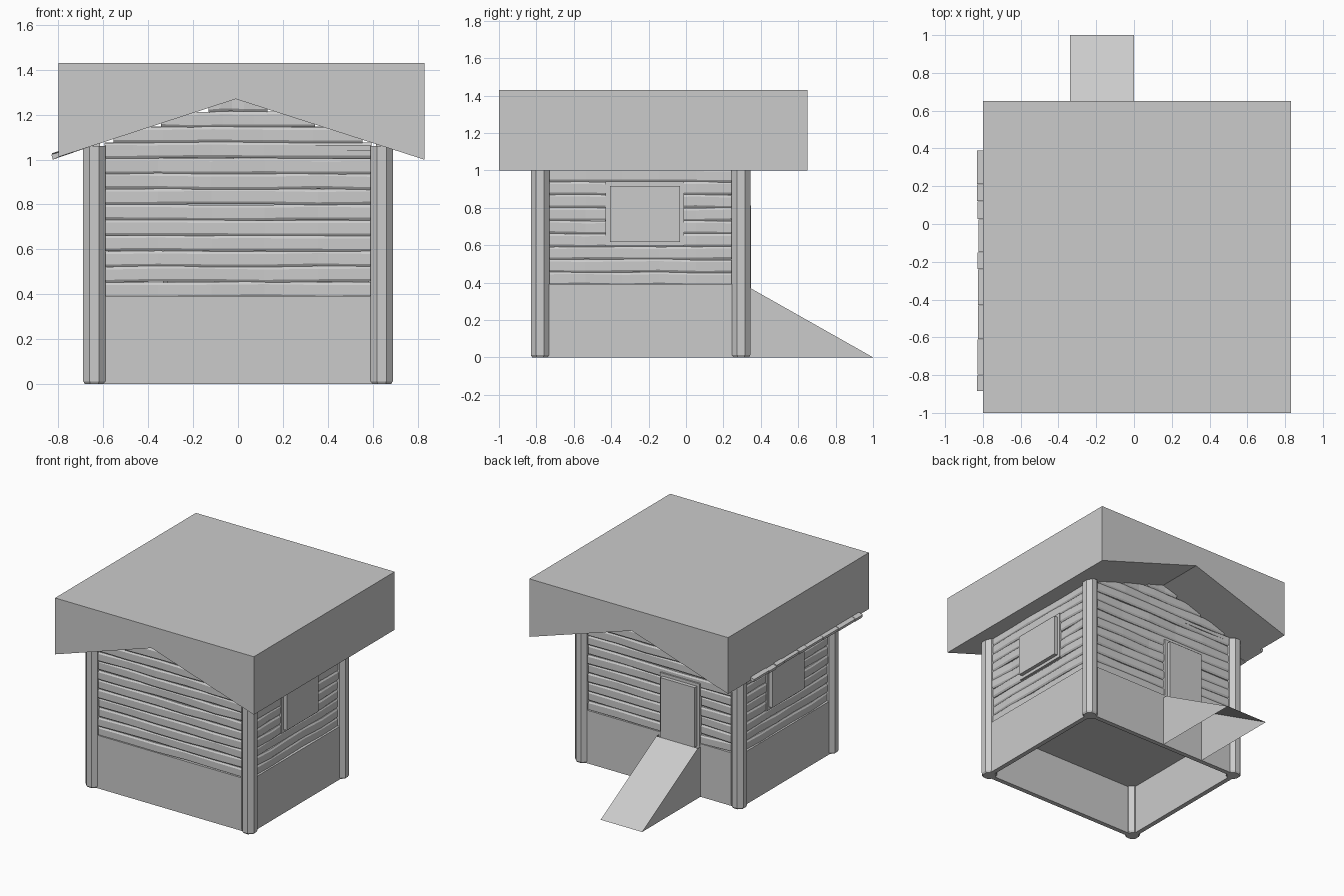
import bpy, bmesh, math, random
from mathutils import Matrix, Vector

if "Cube" in bpy.data.objects:
    bpy.data.objects.remove(bpy.data.objects["Cube"])

random.seed(4)
PX, PY, CY = 0.64, 0.537, -0.243      # post half spacing in x and y, house centre in y
APEX, SLOPE = 1.27, 0.325             # roof underside
PITCH, BASE = 0.069, 0.385            # plank row height, skirt top


def finish(name, bm, mat=Matrix()):
    bmesh.ops.recalc_face_normals(bm, faces=bm.faces)
    me = bpy.data.meshes.new(name)
    bm.transform(mat)
    bm.to_mesh(me)
    bm.free()
    ob = bpy.data.objects.new(name, me)
    bpy.context.collection.objects.link(ob)
    return ob


def add_box(bm, lo, hi):
    lo, hi = Vector(lo), Vector(hi)
    m = Matrix.Translation((lo + hi) / 2) @ Matrix.Diagonal((*(hi - lo), 1))
    bmesh.ops.create_cube(bm, size=1, matrix=m)


def loft(bm, rings, caps=True):
    vs = [[bm.verts.new(p) for p in r] for r in rings]
    n = len(vs[0])
    for a, b in zip(vs, vs[1:]):
        for i in range(n):
            bm.faces.new((a[i], a[(i + 1) % n], b[(i + 1) % n], b[i]))
    if caps:
        bm.faces.new(vs[0])
        bm.faces.new(vs[-1])


def wall_matrix(angle, dist):
    return Matrix.Translation((0, CY, 0)) @ Matrix.Rotation(angle, 4, 'Z') @ Matrix.Translation((0, -dist, 0))


# Planked wall: wavy bevelled boards stacked in rows, outward is local -y
def plank_wall(name, mat, half, rows):
    bm = bmesh.new()
    for r in range(rows):
        z0 = BASE + r * PITCH
        w = min(half, (APEX + 0.02 - z0 - PITCH / 2) / SLOPE)
        rings = []
        for k in range(6):
            u = -w + 2 * w * k / 5
            d, e = random.uniform(-.006, .006), random.uniform(-.003, .003)
            h = PITCH + 0.001
            prof = [(.025, 0), (-.002, 0), (-.010, .012), (-.010, h - .012), (-.002, h), (.025, h)]
            rings.append([(u, n + (d if n < 0 else 0), z0 + z + e) for n, z in prof])
        loft(bm, rings)
    finish(name, bm, mat)


# Frame with a panel standing proud of it
def opening(name, mat, u0, u1, z0, z1, rim, bottom_rim, front, proud):
    bm = bmesh.new()
    add_box(bm, (u0, -front, z0), (u0 + rim, .02, z1))
    add_box(bm, (u1 - rim, -front, z0), (u1, .02, z1))
    add_box(bm, (u0 + rim, -front, z1 - rim), (u1 - rim, .02, z1))
    if bottom_rim:
        add_box(bm, (u0 + rim, -front, z0), (u1 - rim, .02, z0 + rim))
    finish(name + "_frame", bm, mat)
    bm = bmesh.new()
    add_box(bm, (u0 + rim, -proud, z0 + rim * bottom_rim), (u1 - rim, 0, z1 - rim))
    finish(name + "_panel", bm, mat)


walls = [("front", 0, PY, PX - .045, 13), ("right", 90, PX, PY - .045, 10),
         ("back", 180, PY, PX - .045, 13), ("left", 270, PX, PY - .045, 10)]
for side, deg, dist, half, rows in walls:
    m = wall_matrix(math.radians(deg), dist)
    plank_wall(side + "_planks", m, half, rows)
    # skirt board with its top ledge
    bm = bmesh.new()
    add_box(bm, (-half - .04, -.022, 0), (half + .04, .012, BASE + .008))
    finish(side + "_skirt", bm, m)
    # tie beam below the gable
    if deg in (0, 180):
        bm = bmesh.new()
        add_box(bm, (-half, -.012, 1.04), (half, .03, 1.065))
        finish(side + "_tie_beam", bm, m)

opening("right_window", wall_matrix(math.pi / 2, PX), -.187, .233, .595, .94, .023, 1, .018, .045)
opening("left_window", wall_matrix(-math.pi / 2, PX), -.233, .187, .595, .94, .023, 1, .018, .045)
opening("door", wall_matrix(math.pi, PY), .01, .335, .37, .835, .022, 0, .025, .053)

# Octagonal corner posts with chamfered feet
for sx, xn in ((-1, "left"), (1, "right")):
    for sy, yn in ((-1, "front"), (1, "back")):
        bm = bmesh.new()
        rings = []
        for r, z in ((.046, 0), (.054, .012), (.054, 1.06)):
            rings.append([(sx * PX + r * math.cos(a), CY + sy * PY + r * math.sin(a), z)
                          for a in (math.pi / 8 + i * math.pi / 4 for i in range(8))])
        loft(bm, rings)
        finish(f"{yn}_{xn}_post", bm)

# Floor above the open base
bm = bmesh.new()
add_box(bm, (-PX, CY - PY, .365), (PX, CY + PY, .385))
finish("floor", bm)

# Roof block with gabled underside
bm = bmesh.new()
prof = [(-.80, 1.012), (-.80, 1.43), (.83, 1.43), (.83, 1.0), (-.01, APEX)]
loft(bm, [[(x, y, z) for x, z in prof] for y in (-1, .65)])
finish("roof_block", bm)

# Roof boards, whose tips show under the left eave
bm = bmesh.new()
cuts = [-.885, -.8, -.61, -.43, -.24, -.15, .025, .12, .21, .39]
for a, b in zip(cuts, cuts[1:]):
    x, d = random.uniform(-.832, -.822), random.uniform(-.003, .003)
    z = APEX + SLOPE * x + .003 + d
    end = [(x + .006, z), (x, z + .022), (-.5, z + .022 + SLOPE * (-.5 - x)), (-.5, z + SLOPE * (-.5 - x) + .004)]
    loft(bm, [[(px, y, pz) for px, pz in end] for y in (a + .002, b - .002)])
finish("roof_boards", bm)

# Entry ramp, open underneath
bm = bmesh.new()
x0, x1 = -.34, 0
A = [bm.verts.new(p) for p in ((x0, .345, 0), (x0, 1, 0), (x0, .345, .37))]
B = [bm.verts.new(p) for p in ((x1, .345, 0), (x1, 1, 0), (x1, .345, .37))]
bm.faces.new(A)
bm.faces.new(B)
bm.faces.new((A[1], B[1], B[2], A[2]))
# side cheeks closing the gap to the skirt
for V in (A, B):
    x = V[0].co.x
    c = [bm.verts.new((x, .31, 0)), bm.verts.new((x, .31, .37))]
    bm.faces.new((V[0], V[2], c[1], c[0]))
finish("ramp", bm)
